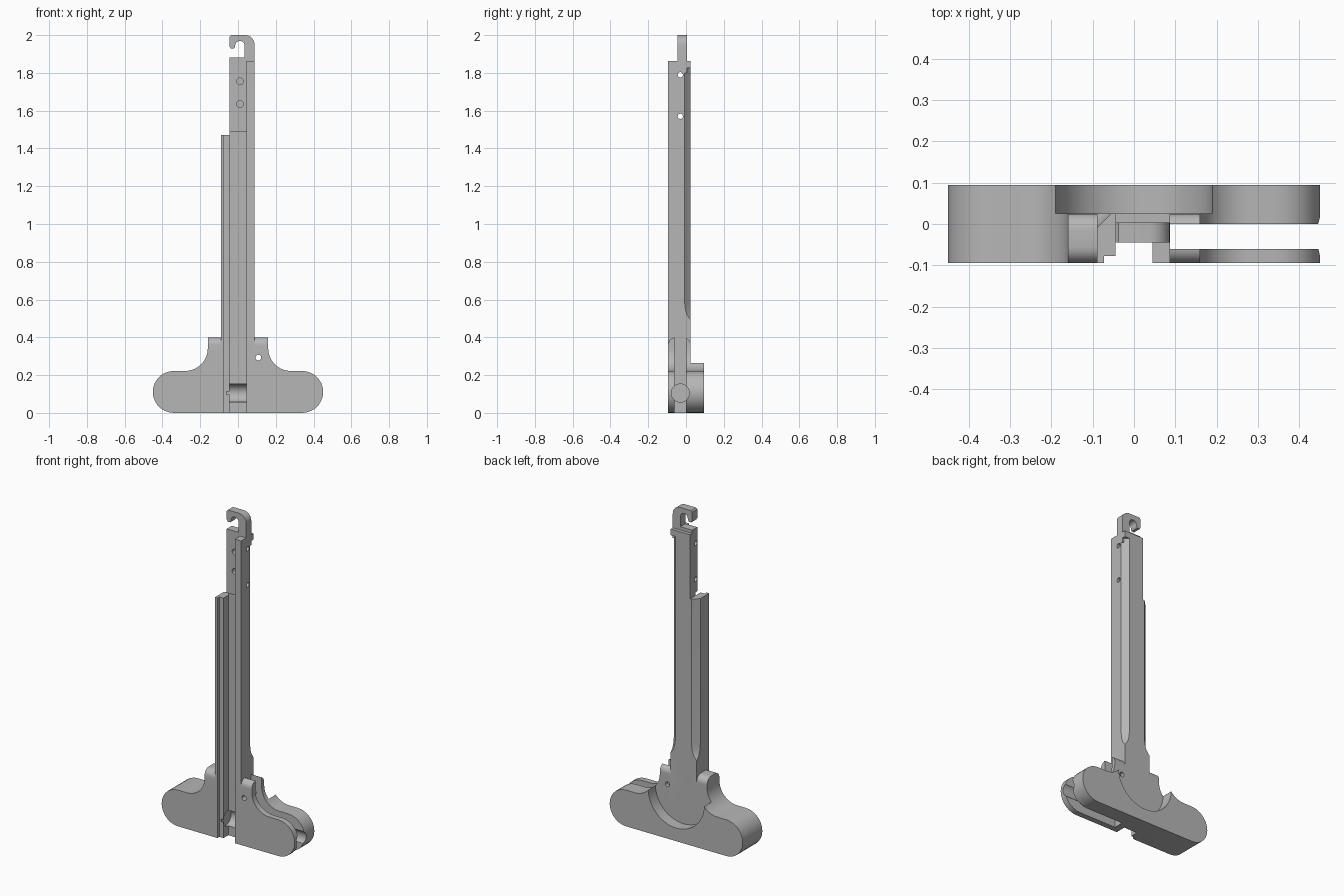
import bpy, bmesh
from math import cos, sin, radians, pi
from mathutils import Vector

if "Cube" in bpy.data.objects:
    bpy.data.objects.remove(bpy.data.objects["Cube"])

grey = bpy.data.materials.new("machined grey")
grey.use_nodes = True
GREY = (0.47, 0.47, 0.47, 1)
grey.diffuse_color = GREY
grey.node_tree.nodes["Principled BSDF"].inputs["Base Color"].default_value = GREY

X, Y, Z = Vector((1, 0, 0)), Vector((0, 1, 0)), Vector((0, 0, 1))


def arc(cx, cy, r, a, b, n=14):
    steps = [radians(a + (b - a) * i / n) for i in range(n + 1)]
    return [(cx + r * cos(t), cy + r * sin(t)) for t in steps]


def prism(name, pts, lo, hi, u=X, v=Z, w=Y, origin=Vector()):
    """Extrude a 2D profile in the u, v plane along w."""
    bm = bmesh.new()
    rings = [[bm.verts.new(origin + u * p + v * q + w * d) for p, q in pts] for d in (lo, hi)]
    for ring in rings:
        bm.faces.new(ring)
    n = len(pts)
    for i in range(n):
        j = (i + 1) % n
        bm.faces.new((rings[0][i], rings[0][j], rings[1][j], rings[1][i]))
    bmesh.ops.recalc_face_normals(bm, faces=bm.faces)
    mesh = bpy.data.meshes.new(name)
    bm.to_mesh(mesh)
    bm.free()
    mesh.materials.append(grey)
    ob = bpy.data.objects.new(name, mesh)
    bpy.context.collection.objects.link(ob)
    return ob


def box(name, x0, x1, y0, y1, z0, z1):
    return prism(name, [(x0, z0), (x1, z0), (x1, z1), (x0, z1)], y0, y1)


def rod(name, p, q, r, lo, hi, **axes):
    return prism(name, arc(p, q, r, 0, 345, 23), lo, hi, **axes)


def combine(target, tool, operation):
    """Join or cut a part, then discard the tool."""
    tool.hide_render = True
    mod = target.modifiers.new(operation, "BOOLEAN")
    mod.operation, mod.solver, mod.object = operation, "EXACT", tool
    bpy.context.view_layer.objects.active = target
    bpy.ops.object.modifier_apply(modifier=mod.name)
    bpy.data.objects.remove(tool)


FRONT, BACK, RIM = -0.095, 0.025, 0.095

# Grip outline: rounded wings, concave fillets, square shoulders
half = arc(0.34, 0.111, 0.111, -90, 90) + arc(0.28, 0.342, 0.12, 270, 180) + [(0.16, 0.40)]
outline = half + [(-x, z) for x, z in reversed(half)]
body = prism("charging_handle", outline, FRONT, BACK)

# Rounded shoulder tops
bm = bmesh.new()
bm.from_mesh(body.data)
top = [e for e in bm.edges if all(v.co.z > 0.395 for v in e.verts) and abs(e.verts[0].co.y - e.verts[1].co.y) < 0.001]
bmesh.ops.bevel(bm, geom=top, offset=0.04, segments=6, profile=0.5, affect="EDGES")
bm.to_mesh(body.data)
bm.free()

# Thick rear of the grip with a round scoop for the receiver
rear = prism("grip_rear", outline, BACK, RIM)
scoop = [(0.19, 0.6), (-0.19, 0.6)] + arc(0, 0.27, 0.19, 180, 360, 28)
combine(rear, prism("scoop", scoop, BACK - 0.01, RIM + 0.01), "DIFFERENCE")
combine(body, rear, "UNION")

# Long shaft and shorter side rail
combine(body, box("shaft", -0.045, 0.087, FRONT, BACK, 0.1, 1.862), "UNION")
combine(body, box("side_rail", -0.09, -0.045, FRONT, BACK, 0.1, 1.47), "UNION")

cutters = [
    # Front channel, deep below and shallow near the tip
    box("channel", -0.045, 0.045, -0.2, -0.03, -0.1, 1.49),
    box("tip_channel", -0.1, 0.045, -0.2, -0.045, 1.485, 2.1),
    box("rail_step", -0.073, -0.04, -0.2, -0.077, -0.1, 1.6),
    # Latch slot, plunger bore and pin holes
    box("latch_slot", 0.087, 0.6, -0.06, 0, -0.1, 0.42),
    rod("plunger_bore", -0.03, 0.105, 0.048, -0.06, 0.6, u=Y, v=Z, w=X),
    rod("latch_pin_hole", 0.108, 0.293, 0.015, -0.2, 0.2),
]
for z in (1.57, 1.79):
    cutters.append(rod("cross_hole", -0.03, z, 0.014, -0.2, 0.2, u=Y, v=Z, w=X))
for z in (1.635, 1.755):
    cutters.append(rod("front_hole", 0.01, z, 0.018, -0.2, -0.015))

# Chamfered back edges that run out above the grip
runout = [(0, 0.58), (0.003, 0.545), (0.01, 0.515), (0.024, 0.49), (0.08, 0.45), (0.08, 1.825), (0, 1.825)]
for side in (1, -1):
    out = Vector((side, 1, 0)).normalized()
    cutters.append(prism("edge_chamfer", runout, -0.08, 0.08, u=out, v=Z,
                         w=out.cross(Z), origin=Vector((side * 0.0715, 0.0085, 0))))
for cutter in cutters:
    combine(body, cutter, "DIFFERENCE")

# Hook at the tip
hook = ([(-0.045, 1.8), (0.087, 1.8)] + arc(0.037, 1.95, 0.05, 0, 90, 8)
        + [(-0.037, 2.0), (-0.045, 1.992), (-0.045, 1.94), (-0.038, 1.928), (-0.022, 1.928), (-0.015, 1.938)]
        + arc(0.01, 1.944, 0.025, 180, 0, 10) + [(0.035, 1.882), (-0.045, 1.882)])
tip = prism("tip_hook", hook, -0.045, 0.004)
for z in (1.79,):
    combine(tip, rod("cross_hole", -0.03, z, 0.014, -0.2, 0.2, u=Y, v=Z, w=X), "DIFFERENCE")
combine(body, tip, "UNION")

# Crisp edges, smooth curves
bpy.ops.object.select_all(action="DESELECT")
body.select_set(True)
bpy.context.view_layer.objects.active = body
bpy.ops.object.shade_smooth_by_angle(angle=radians(30))
